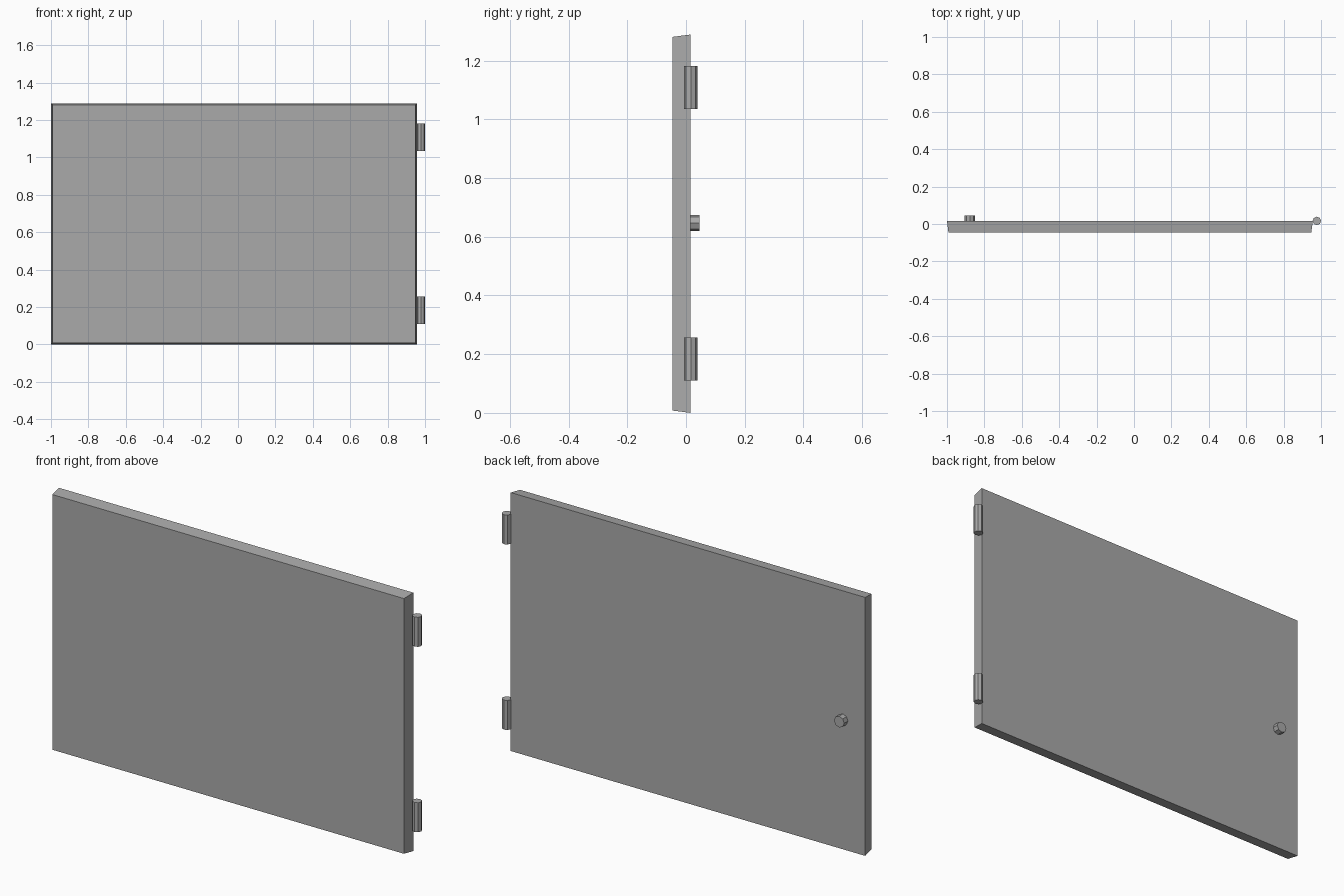
import bpy, bmesh, math
from mathutils import Matrix

if "Cube" in bpy.data.objects:
    bpy.data.objects.remove(bpy.data.objects["Cube"])

grey = bpy.data.materials.new("plain grey")
grey.diffuse_color = (0.4, 0.4, 0.4, 1)
grey.use_nodes = True
grey.node_tree.nodes["Principled BSDF"].inputs["Base Color"].default_value = grey.diffuse_color


def finish(name, bm):
    bmesh.ops.recalc_face_normals(bm, faces=bm.faces)
    me = bpy.data.meshes.new(name)
    bm.to_mesh(me)
    bm.free()
    me.materials.append(grey)
    ob = bpy.data.objects.new(name, me)
    bpy.context.collection.objects.link(ob)
    return ob


def cylinder(name, centre, radius, depth, sides, rot=Matrix()):
    bm = bmesh.new()
    bmesh.ops.create_cone(bm, cap_ends=True, segments=sides, radius1=radius,
                          radius2=radius, depth=depth,
                          matrix=Matrix.Translation(centre) @ rot)
    return finish(name, bm)


# door panel: a slab whose front face is slightly smaller than its back
X0, X1, H = -1.0, 0.956, 1.289
FRONT, BACK, TAPER = -0.046, 0.016, 0.008
bm = bmesh.new()
bmesh.ops.create_cube(bm, size=1)
for v in bm.verts:
    t = TAPER if v.co.y < 0 else 0
    v.co.x = X0 + t if v.co.x < 0 else X1 - t
    v.co.z = t if v.co.z < 0 else H - t
    v.co.y = FRONT if v.co.y < 0 else BACK
finish("door_panel", bm)

# hinge barrels on the right edge
for name, z in (("lower_hinge", 0.183), ("upper_hinge", 1.108)):
    cylinder(name, (0.9775, 0.0165, z), 0.0225, 0.147, 8)

# round knob on the back
cylinder("knob", (-0.877, 0.031, 0.647), 0.028, 0.03, 8,
         Matrix.Rotation(math.pi / 2, 4, 'X'))
